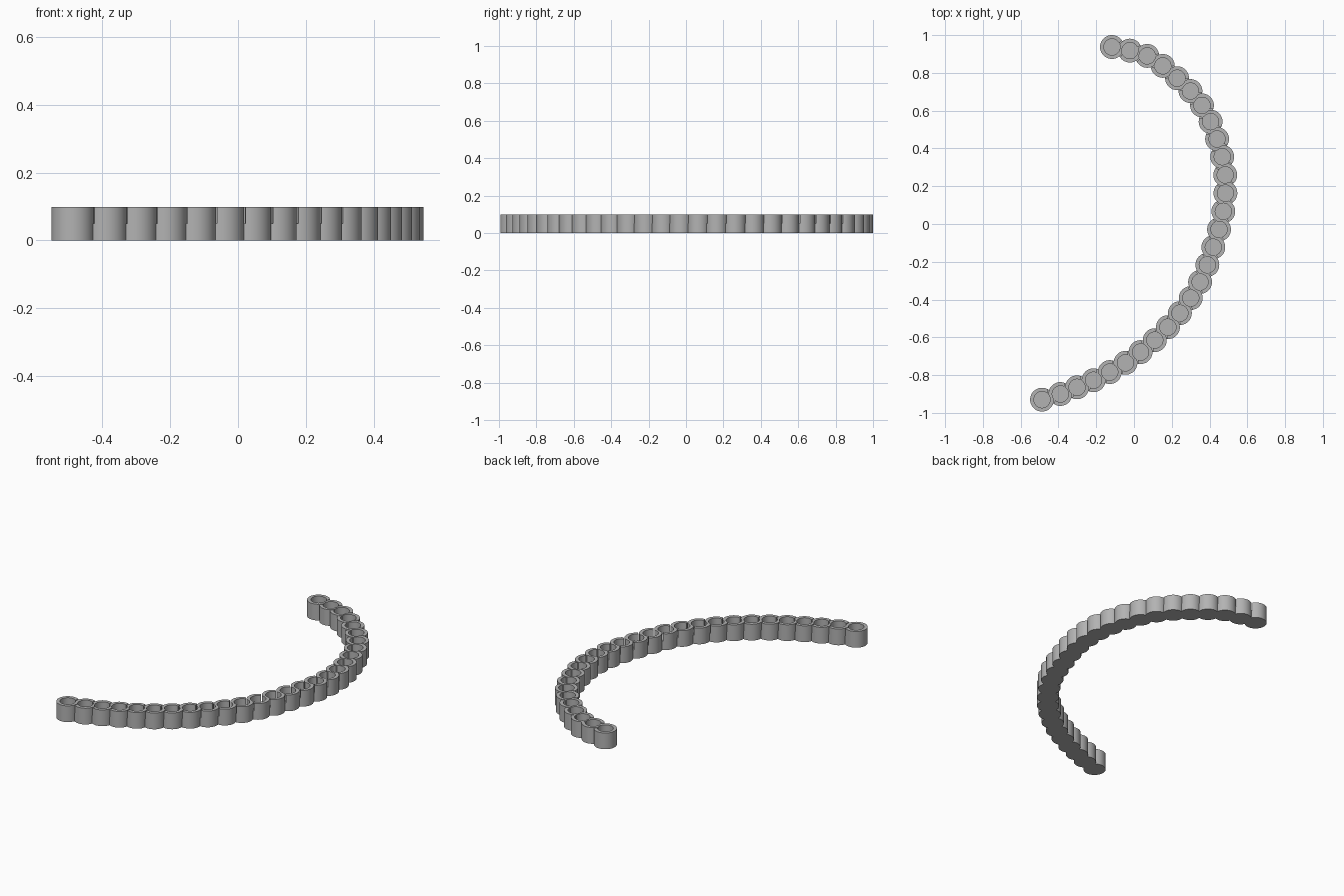
import bpy, bmesh, math
from mathutils import Vector

cube = bpy.data.objects.get("Cube")
if cube:
    bpy.data.objects.remove(cube)

HEIGHT, FLOOR = 0.098, 0.05
OUTER, POCKET, SLIT = 0.063, 0.043, 0.005

# Centres of every second cup; the ones between are interpolated
PATH = [Vector(p) for p in (
    (-.117, .937), (.07, .89), (.228, .772), (.36, .628), (.44, .45),
    (.483, .26), (.473, .067), (.42, -.123), (.35, -.307), (.243, -.472),
    (.11, -.615), (-.045, -.735), (-.214, -.827), (-.39, -.9))]
END = Vector((-.487, -.93))


def cup_centres():
    pts = [PATH[0] * 2 - PATH[1]] + PATH + [PATH[-1] * 2 - PATH[-2]]
    centres = []
    for a, b, c, d in zip(pts, pts[1:], pts[2:], pts[3:]):
        centres += [b, (b + c) * 0.5625 - (a + d) * 0.0625]
    return centres + [PATH[-1], END]


def prism(bm, outline, z0, z1):
    """Extrude a counter-clockwise outline between two heights."""
    low = [bm.verts.new((p.x, p.y, z0)) for p in outline]
    high = [bm.verts.new((p.x, p.y, z1)) for p in outline]
    bm.faces.new(low[::-1])
    bm.faces.new(high)
    n = len(low)
    for i in range(n):
        j = (i + 1) % n
        bm.faces.new((low[i], low[j], high[j], high[i]))


def arc(centre, radius, start, end, steps):
    angles = [start + (end - start) * i / steps for i in range(steps + 1)]
    return [centre + radius * Vector((math.cos(t), math.sin(t))) for t in angles]


def circle(centre, radius):
    return arc(centre, radius, 0, math.tau, 64)[:-1]


def slit(bm, centre, toward):
    """Narrow curved gap hugging one cup, opening its neighbour's pocket."""
    d = toward - centre
    heading = math.atan2(d.y, d.x)
    start, end = heading - math.radians(56), heading - math.radians(14)
    outline = arc(centre, OUTER + SLIT, start, end, 8)
    outline += arc(centre, OUTER, end, start, 8)
    prism(bm, outline, FLOOR, HEIGHT + 0.02)


def make_object(name, bm):
    mesh = bpy.data.meshes.new(name)
    bm.to_mesh(mesh)
    bm.free()
    obj = bpy.data.objects.new(name, mesh)
    bpy.context.collection.objects.link(obj)
    return obj


centres = cup_centres()

# Solid row of overlapping cylinders
body = bmesh.new()
for c in centres:
    prism(body, circle(c, OUTER), 0, HEIGHT)
chain = make_object("cup_chain", body)

# Round pockets and the pair of slits at each joint
cuts = bmesh.new()
for c in centres:
    prism(cuts, circle(c, POCKET), FLOOR, HEIGHT + 0.02)
for a, b in zip(centres, centres[1:]):
    slit(cuts, a, b)
    slit(cuts, b, a)
cutter = make_object("pocket_cutter", cuts)
cutter.hide_render = True

mod = chain.modifiers.new("pockets", "BOOLEAN")
mod.operation = "DIFFERENCE"
mod.object = cutter
mod.solver = "EXACT"
mod.use_self = True
bpy.context.view_layer.objects.active = chain
chain.select_set(True)
bpy.ops.object.modifier_apply(modifier=mod.name)
bpy.data.objects.remove(cutter)

# Single grey finish
grey = bpy.data.materials.new("grey")
grey.use_nodes = True
colour = (0.45, 0.45, 0.45, 1)
grey.diffuse_color = colour
grey.node_tree.nodes["Principled BSDF"].inputs["Base Color"].default_value = colour
chain.data.materials.clear()
chain.data.materials.append(grey)
bpy.ops.object.shade_smooth_by_angle(angle=math.radians(30))
